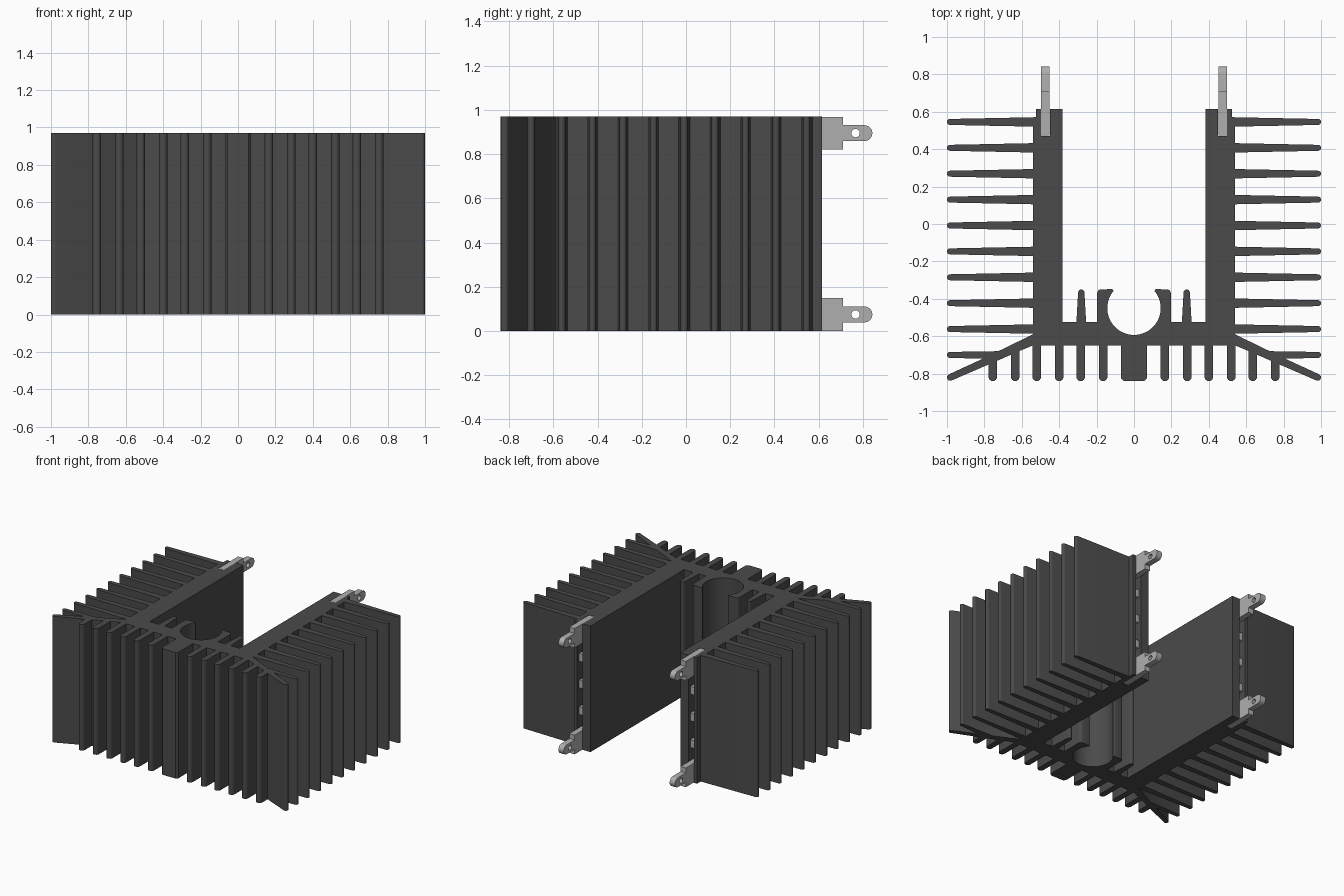
import bpy, math
from mathutils import Matrix, Vector

if "Cube" in bpy.data.objects:
    bpy.data.objects.remove(bpy.data.objects["Cube"])

H = 0.97  # extrusion height


def material(name, rgb):
    m = bpy.data.materials.new(name)
    m.diffuse_color = (*rgb, 1)
    m.use_nodes = True
    m.node_tree.nodes["Principled BSDF"].inputs["Base Color"].default_value = m.diffuse_color
    return m


DARK = material("dark anodised metal", (0.07, 0.07, 0.07))
GREY = material("tinned metal", (0.43, 0.43, 0.43))


def arc(cx, cy, r, a0, a1, n=8):
    return [(cx + r * math.cos(math.radians(a0 + (a1 - a0) * i / n)),
             cy + r * math.sin(math.radians(a0 + (a1 - a0) * i / n))) for i in range(n + 1)]


def extrude(name, loops, depth, matrix, mat):
    """Filled outline (first loop) with holes, extruded and centred on its plane."""
    cu = bpy.data.curves.new(name, 'CURVE')
    cu.dimensions, cu.fill_mode, cu.extrude = '2D', 'BOTH', depth / 2
    for pts in loops:
        s = cu.splines.new('POLY')
        s.points.add(len(pts) - 1)
        for p, (x, y) in zip(s.points, pts):
            p.co = (x, y, 0, 1)
        s.use_cyclic_u = True
    ob = bpy.data.objects.new(name, cu)
    bpy.context.collection.objects.link(ob)
    bpy.ops.object.select_all(action='DESELECT')
    ob.select_set(True)
    bpy.context.view_layer.objects.active = ob
    bpy.ops.object.convert(target='MESH')
    ob = bpy.context.object
    ob.data.materials.clear()
    ob.data.materials.append(mat)
    # weld caps to sides so that shading and normals are consistent
    bpy.ops.object.mode_set(mode='EDIT')
    bpy.ops.mesh.select_all(action='SELECT')
    bpy.ops.mesh.remove_doubles(threshold=0.0001)
    bpy.ops.mesh.normals_make_consistent(inside=False)
    bpy.ops.object.mode_set(mode='OBJECT')
    bpy.ops.object.shade_smooth_by_angle(angle=math.radians(35))
    ob.matrix_world = matrix
    return ob


# ---- heat sink: right half of the outline, anticlockwise ----
def lower_edge(x):
    return -0.65 if x < 0.545 else -0.65 - 0.435 * (x - 0.545)


def down_fin(x, w=0.023):
    return ([(x - w, lower_edge(x - w))] + arc(x, -0.84 + w, w, 180, 360)
            + [(x + w, lower_edge(x + w))])


def side_fin(y, root=0.025, tip=0.016):
    lo = hi = 0.54
    if y < -0.6:  # this fin grows from the sloping arm
        lo, hi = (0.54 + (-0.59 - (y + s * 0.02)) / 0.485 for s in (-1, 1))
        root = 0.02
    return [(lo, y - root)] + arc(1 - tip, y, tip, -90, 90) + [(hi, y + root)]


half = [(0.055, -0.84), (0.07, -0.825), (0.07, -0.65)]          # centre rib
for x in (0.165, 0.285, 0.40, 0.52, 0.635, 0.755):              # front fins
    half += down_fin(x)
half += arc(0.982, -0.82, 0.018, -115, 65)                      # sloping arm tip
for i in range(10):                                             # side fins
    if i == 1:
        half.append((0.54, -0.59))
    half += side_fin(-0.70 + i * 0.1384)
half += [(0.525, 0.572), (0.525, 0.615), (0.497, 0.615), (0.497, 0.47),
         (0.45, 0.47), (0.45, 0.615), (0.383, 0.615), (0.383, -0.525)]  # wall and slot
half += [(0.308, -0.525)] + arc(0.282, -0.367, 0.017, 0, 180) + [(0.256, -0.525)]
half += [(0.197, -0.525)] + arc(0.177, -0.37, 0.02, 0, 90, 4)   # clamp jaw
half += arc(0.12, -0.358, 0.01, 90, 170, 3)
half += arc(0, -0.45, 0.143, 40, -90, 20)[:-1]                  # round bore
outline = half + [(0, -0.593)] + [(-x, y) for x, y in reversed(half)]
extrude("heat_sink", [outline], H, Matrix.Translation((0, 0, H / 2)), DARK)

# ---- solder lugs and slot tabs in both walls ----
lug = ([(0.472, -0.074), (0.71, -0.074), (0.71, -0.036)]
       + arc(0.807, 0, 0.036, -90, 90, 12)
       + [(0.71, 0.036), (0.71, 0.074), (0.472, 0.074)])
hole = arc(0.767, 0, 0.019, 0, 360, 16)[:-1]
tab = [(0.472, -0.03), (0.59, -0.03), (0.59, 0.03), (0.472, 0.03)]
turn = Matrix(((0, 0, 1, 0), (1, 0, 0, 0), (0, 1, 0, 0), (0, 0, 0, 1)))

for side, sx in (("left", -1), ("right", 1)):
    for level, z in (("lower", 0.075), ("upper", H - 0.075)):
        extrude(f"{side}_{level}_lug", [lug, hole], 0.045,
                Matrix.Translation((sx * 0.4735, 0, z)) @ turn, GREY)
    for i, z in enumerate((0.28, 0.485, 0.69)):
        extrude(f"{side}_slot_tab_{i + 1}", [tab], 0.045,
                Matrix.Translation((sx * 0.4735, 0, z)) @ turn, GREY)
